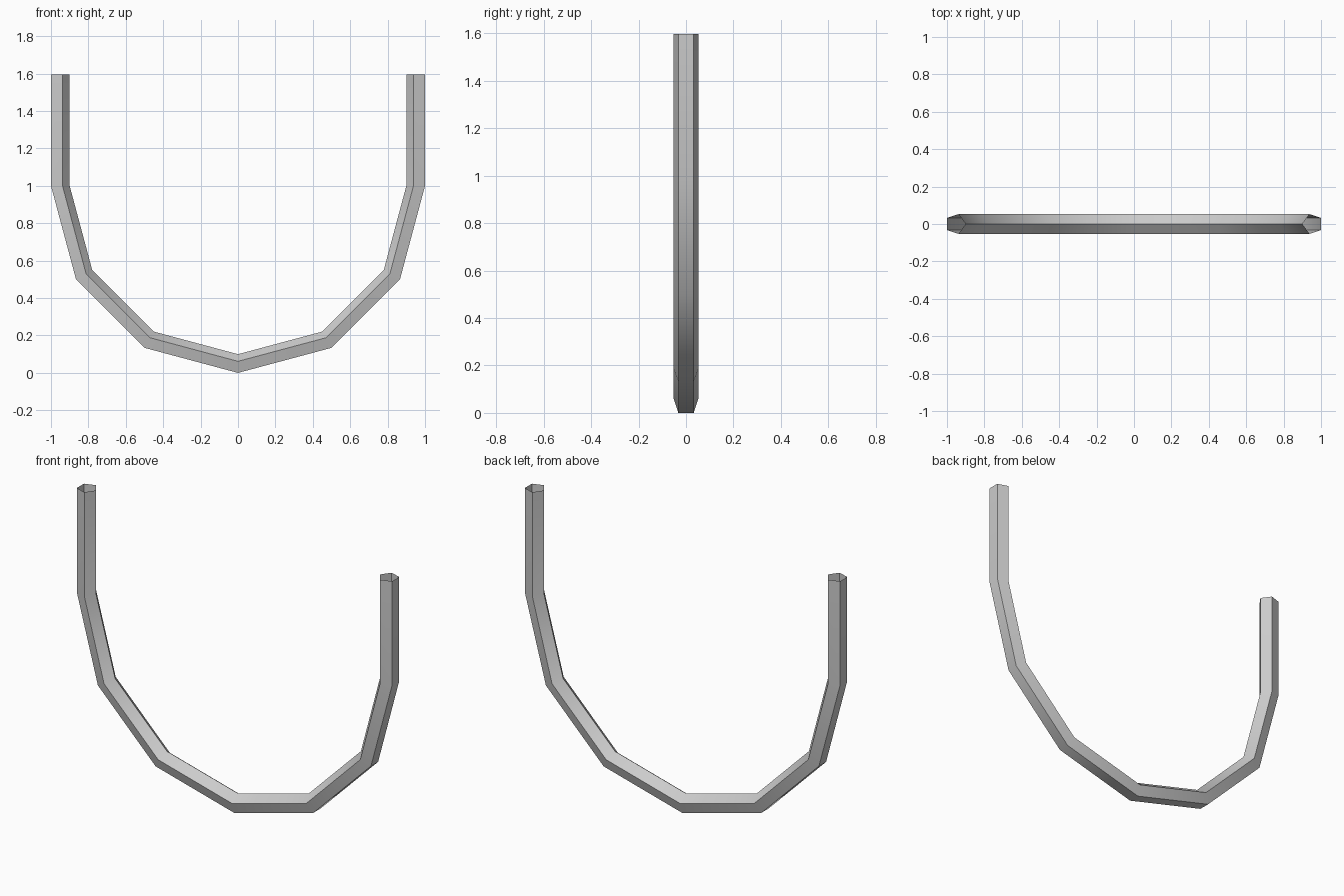
import bpy, bmesh
from math import sin, cos, pi, radians

if "Cube" in bpy.data.objects:
    bpy.data.objects.remove(bpy.data.objects["Cube"])

TOP, BEND_Z = 1.596, 1.0
R = 0.1 / (1 + cos(pi / 5))      # pentagon radius for a 0.1 thick tube
MID = 0.9 + R                    # distance of tube centre from the arc centre

# Path stations: (angle round the arc, height of the arc centre)
stations = [(pi, TOP)] + [(pi + i * pi / 6, BEND_Z) for i in range(7)] + [(2 * pi, TOP)]

# Open five-sided tube, pointed edge facing the inside of the U
bm = bmesh.new()
rings = []
for a, z in stations:
    ring = []
    for k in range(5):
        t = 2 * pi * k / 5
        d = MID - R * cos(t)
        ring.append(bm.verts.new((d * cos(a), R * sin(t), z + d * sin(a))))
    rings.append(ring)
for r0, r1 in zip(rings, rings[1:]):
    for k in range(5):
        j = (k + 1) % 5
        bm.faces.new((r0[k], r0[j], r1[j], r1[k]))
bmesh.ops.recalc_face_normals(bm, faces=bm.faces)

mesh = bpy.data.meshes.new("u_shaped_tube")
bm.to_mesh(mesh)
bm.free()
tube = bpy.data.objects.new("u_shaped_tube", mesh)
bpy.context.collection.objects.link(tube)

# Smooth along the bends, crisp along the five long edges
bpy.context.view_layer.objects.active = tube
tube.select_set(True)
bpy.ops.object.shade_smooth_by_angle(angle=radians(40))
